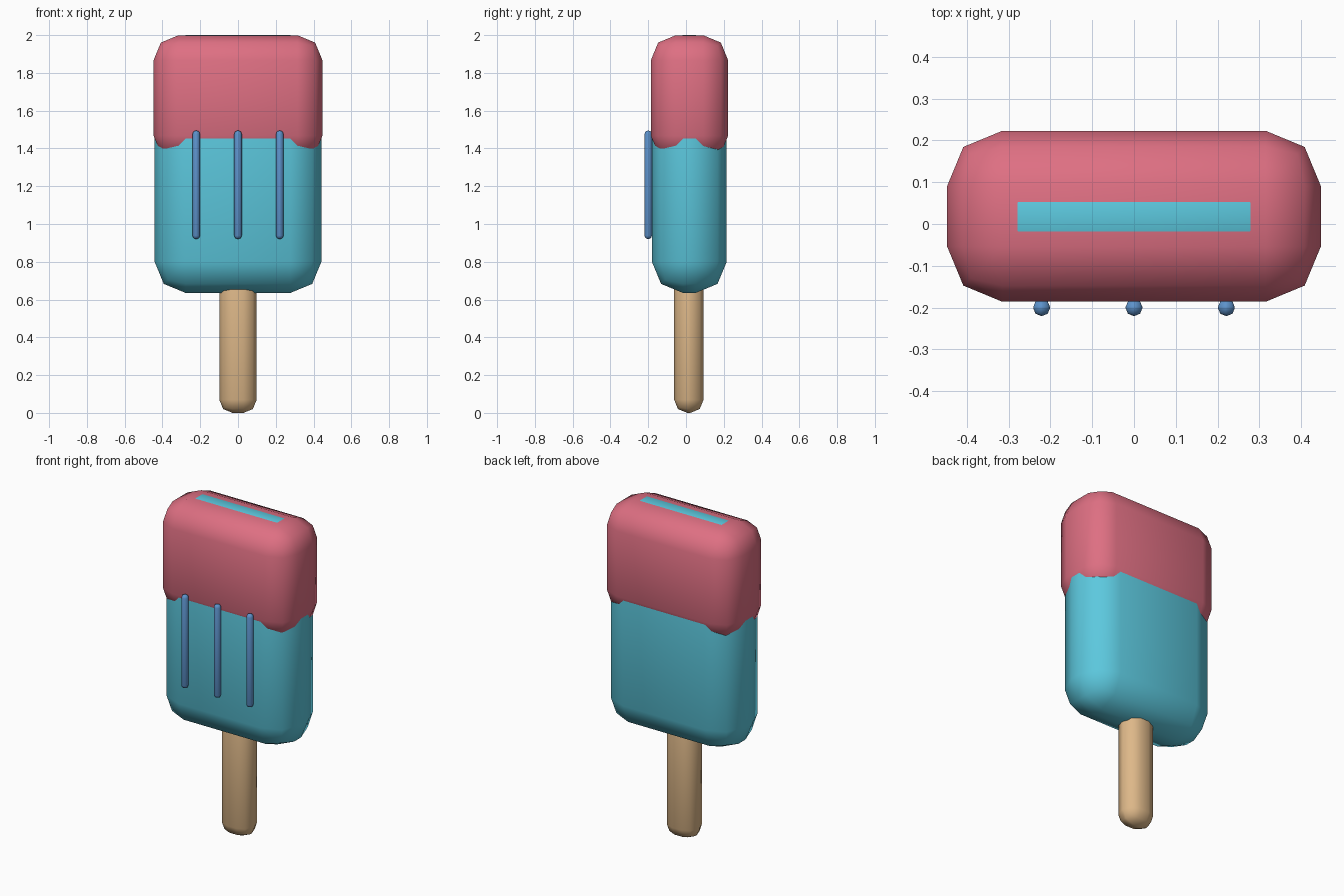
import bpy, bmesh
from mathutils import Vector

if "Cube" in bpy.data.objects:
    bpy.data.objects.remove(bpy.data.objects["Cube"])


def material(name, rgb):
    m = bpy.data.materials.new(name)
    m.diffuse_color = (*rgb, 1.0)
    m.use_nodes = True
    m.node_tree.nodes["Principled BSDF"].inputs["Base Color"].default_value = m.diffuse_color
    return m


def rounded_box(name, lo, hi, radius, mat):
    """Box between two corners with every edge rounded in two smooth steps."""
    lo, hi = Vector(lo), Vector(hi)
    size, mid = hi - lo, (hi + lo) / 2
    bm = bmesh.new()
    bmesh.ops.create_cube(bm, size=1)
    for v in bm.verts:
        v.co = Vector(a * b for a, b in zip(v.co, size))
    bmesh.ops.bevel(bm, geom=bm.edges[:], offset=radius, offset_type='OFFSET',
                    segments=2, profile=0.5, affect='EDGES')
    for f in bm.faces:
        f.smooth = True
    me = bpy.data.meshes.new(name)
    bm.to_mesh(me)
    bm.free()
    me.materials.append(mat)
    ob = bpy.data.objects.new(name, me)
    ob.location = mid
    bpy.context.collection.objects.link(ob)
    return ob


pink = material("pink coating", (0.73, 0.16, 0.225))
cyan = material("light blue ice", (0.107, 0.58, 0.73))
wood = material("pale wood", (0.73, 0.48, 0.25))
blue = material("groove blue", (0.11, 0.29, 0.60))

# Ice body, its flat top just showing through the coating
rounded_box("ice_body", (-0.441, -0.18, 0.635), (0.441, 0.215, 2.0), 0.164, cyan)

# Coating over the upper part
rounded_box("coating", (-0.447, -0.186, 1.335), (0.447, 0.223, 1.9992), 0.132, pink)

# Stick
rounded_box("stick", (-0.099, -0.063, 0.0), (0.099, 0.093, 0.95), 0.07, wood)

# Three raised bars on the front
for i, x in enumerate((-0.221, 0.0, 0.221)):
    rounded_box(f"front_bar_{i + 1}", (x - 0.02, -0.22, 0.92),
                (x + 0.02, -0.18, 1.495), 0.0185, blue)
